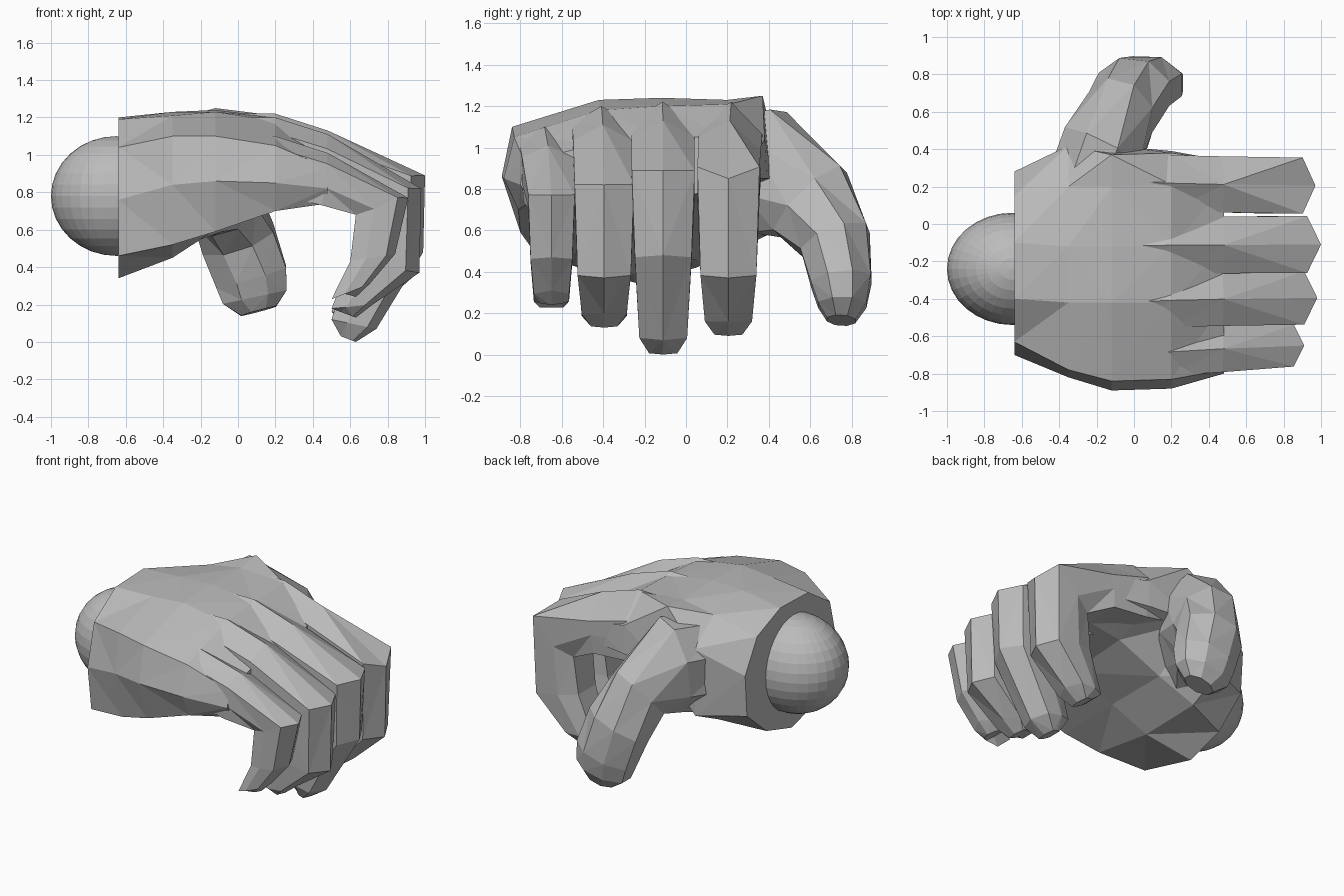
import bpy, bmesh, math
from mathutils import Vector

if "Cube" in bpy.data.objects:
    bpy.data.objects.remove(bpy.data.objects["Cube"])

grey = bpy.data.materials.new("plain_grey")
grey.diffuse_color = (0.5, 0.5, 0.5, 1)
grey.use_nodes = True
grey.node_tree.nodes["Principled BSDF"].inputs["Base Color"].default_value = grey.diffuse_color


def finish(bm, name):
    bmesh.ops.recalc_face_normals(bm, faces=bm.faces)
    me = bpy.data.meshes.new(name)
    bm.to_mesh(me)
    bm.free()
    me.materials.append(grey)
    ob = bpy.data.objects.new(name, me)
    bpy.context.collection.objects.link(ob)
    return ob


def loft(name, rings):
    """Skin a list of equal-length point rings with flat triangles and cap both ends."""
    bm = bmesh.new()
    vs = [[bm.verts.new(p) for p in r] for r in rings]
    n = len(vs[0])
    for a, b in zip(vs, vs[1:]):
        for i in range(n):
            j = (i + 1) % n
            bm.faces.new((a[i], a[j], b[j], b[i]))
    bm.faces.new(vs[0])
    bm.faces.new(vs[-1])
    bmesh.ops.triangulate(bm, faces=[f for f in bm.faces if len(f.verts) == 4])
    return finish(bm, name)


# Palm: cross-sections in (y, z) from the wrist to the base of the fingers
sections = {
    -0.64: [(-.66, .46), (-.70, .76), (-.63, 1.04), (-.40, 1.19), (-.10, 1.20),
            (.15, 1.10), (.28, .88), (.26, .60), (.05, .42), (-.22, .34)],
    -0.35: [(-.75, .52), (-.82, .84), (-.78, 1.10), (-.42, 1.21), (-.12, 1.23),
            (.20, 1.19), (.42, 1.04), (.40, .58), (.15, .46), (-.30, .45)],
    -0.12: [(-.80, .59), (-.89, .86), (-.84, 1.10), (-.42, 1.23), (-.12, 1.24),
            (.20, 1.23), (.37, 1.25), (.42, .85), (.10, .60), (-.35, .60)],
    0.20: [(-.81, .70), (-.88, .85), (-.83, 1.05), (-.42, 1.18), (-.12, 1.20),
           (.21, 1.21), (.38, 1.04), (.39, .85), (.10, .74), (-.35, .71)],
    0.48: [(-.75, .74), (-.80, .82), (-.78, .93), (-.42, 1.02), (-.12, 1.05),
           (.20, 1.05), (.34, .97), (.34, .85), (.10, .78), (-.35, .75)],
}
loft("palm", [[(x, y, z) for y, z in pts] for x, pts in sections.items()])


# Fingers: ridge line on the outside, flat pad on the inside
def finger(name, y0, y1, hw, kz, bx, bz, jx, jz, tz, lift, w0=1.0, drop=0.0, pad=.73):
    path = [  # outer x, outer z, inner x, inner z, width factor
        (0.0, kz, 0.0, .84, .8),
        (0.2, kz, 0.2, .79, w0),
        (0.48, kz - .09, 0.45, pad, w0),
        (bx, bz, 0.63, .68, 1.0),
        (jx, jz, 0.60, .43, .9),
        (.74 - tz * .15, tz + .07, 0.50, .12 + tz * .45, .76),
        (.63, tz, 0.55, tz + .03, .45),
    ]
    rings = []
    for k, (ox, oz, ix, iz, w) in enumerate(path):
        y = y0 + (y1 - y0) * min(k / 3, 1)
        pw = .93 if k < 3 else .68  # pad is wide on the knuckle, narrow on the tip
        ring = []
        for t, s in ((0, 0), (.2, 1), (.65, 1), (1, pw), (1, -pw), (.65, -1), (.2, -1)):
            dz = 0
            if t == .2:  # shoulders: level with the ridge at the bend
                dz = lift if k == 3 else -drop if (k < 3 and s > 0) else 0
            ring.append((ox + (ix - ox) * t, y + s * hw * w, oz + (iz - oz) * t + dz))
        rings.append(ring)
    loft(name, rings)


finger("index_finger", .225, .205, .150, 1.22, .97, .85, .96, .37, .09, .09, 1.0, .07, .77)
finger("middle_finger", -.115, -.11, .152, 1.22, 1.0, .89, .99, .48, .00, .04)
finger("ring_finger", -.415, -.395, .143, 1.20, .98, .82, .97, .37, .13, .03)
finger("little_finger", -.70, -.65, .112, 1.10, .91, .77, .84, .47, .24, .02, 1.12)

# Thumb: faceted tube bending down from the palm side
path = [  # centre, radius along x, radius across
    ((-.33, .08, .82), .20, .30),
    ((-.17, .40, .88), .23, .31),
    ((-.07, .60, .74), .185, .23),
    ((.00, .72, .55), .205, .175),
    ((.07, .75, .35), .20, .15),
    ((.09, .755, .24), .18, .12),
    ((.11, .75, .165), .10, .07),
]
rings = []
for k, (c, ra, rb) in enumerate(path):
    nxt = Vector(path[min(k + 1, len(path) - 1)][0])
    prv = Vector(path[max(k - 1, 0)][0])
    t = (nxt - prv).normalized()
    u = (Vector((1, 0, 0)) - t * t.x).normalized()
    v = t.cross(u)
    rings.append([Vector(c) + (u * ra * math.cos(a) + v * rb * math.sin(a)) * 1.05
                  for a in (math.radians(22.5 + 45 * i) for i in range(8))])
loft("thumb", rings)

# Wrist ball, half sunk into the wrist
bm = bmesh.new()
bmesh.ops.create_uvsphere(bm, u_segments=32, v_segments=16, radius=1)
ball = finish(bm, "wrist_ball")
ball.scale = (.35, .30, .32)
ball.location = (-.65, -.24, .78)
